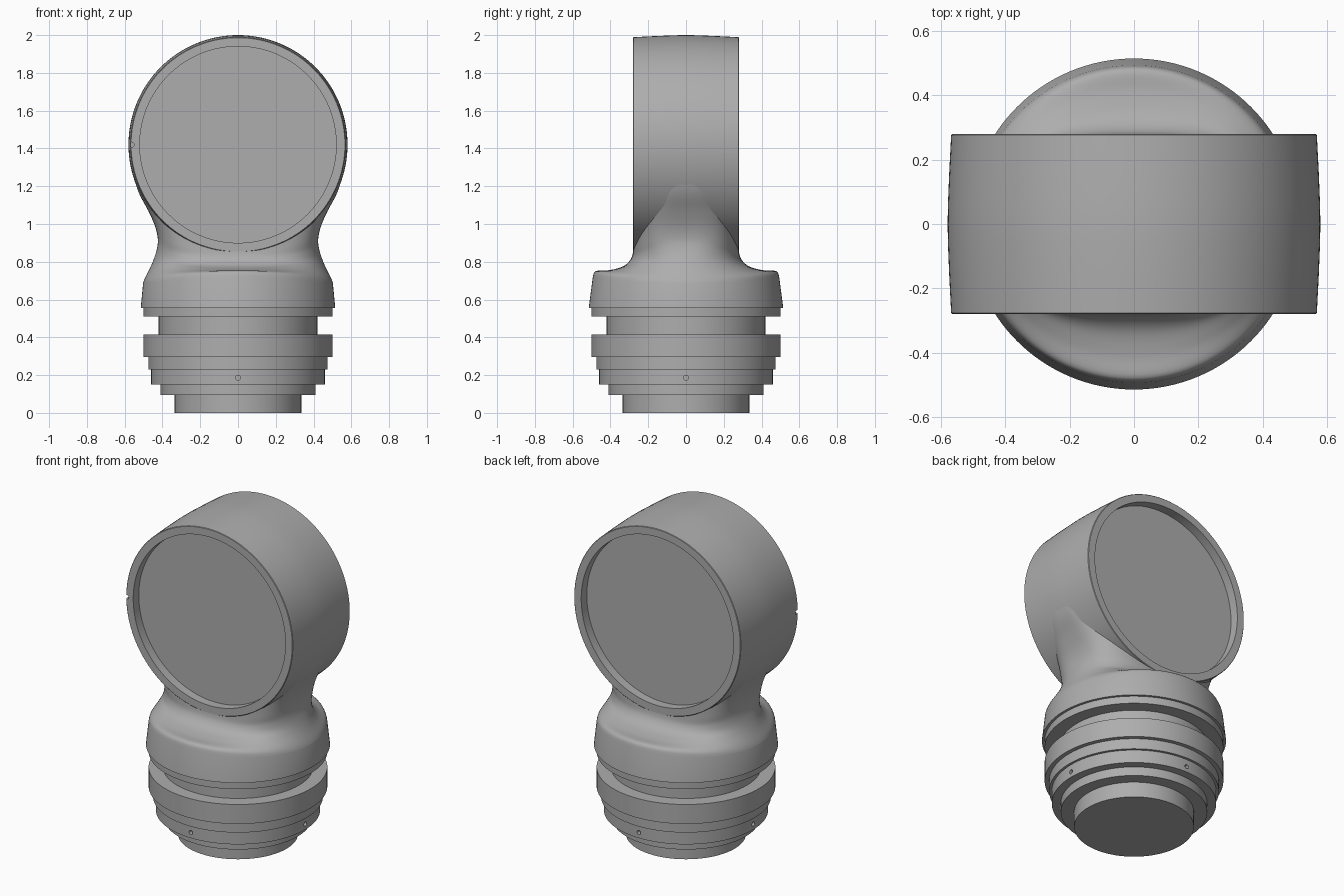
import bpy, bmesh, math
from mathutils import Matrix, Vector

if "Cube" in bpy.data.objects:
    bpy.data.objects.remove(bpy.data.objects["Cube"], do_unlink=True)

SEG = 128
DRUM_Z = 1.42

grey = bpy.data.materials.new("plain grey")
grey.use_nodes = True
colour = (0.42, 0.42, 0.42, 1)
grey.diffuse_color = colour
grey.node_tree.nodes["Principled BSDF"].inputs["Base Color"].default_value = colour


def make_object(name, bm):
    bmesh.ops.recalc_face_normals(bm, faces=bm.faces)
    mesh = bpy.data.meshes.new(name)
    bm.to_mesh(mesh)
    bm.free()
    mesh.materials.append(grey)
    obj = bpy.data.objects.new(name, mesh)
    bpy.context.collection.objects.link(obj)
    return obj


def loft(name, rings):
    """Skin closed rings of points and cap both ends."""
    bm = bmesh.new()
    loops = [[bm.verts.new(p) for p in ring] for ring in rings]
    for low, high in zip(loops, loops[1:]):
        for i in range(SEG):
            j = (i + 1) % SEG
            bm.faces.new((low[i], low[j], high[j], high[i]))
    bm.faces.new(loops[0])
    bm.faces.new(loops[-1])
    return make_object(name, bm)


def lathe(name, profile, turn=Matrix()):
    """Revolve (radius, height) points about z, then place with a matrix."""
    angles = [math.tau * i / SEG for i in range(SEG)]
    return loft(name, [[turn @ Vector((r * math.cos(a), r * math.sin(a), h))
                        for a in angles] for r, h in profile])


def cutter(name, cylinders):
    """Cylinders given as (centre, axis, radius, length)."""
    bm = bmesh.new()
    for centre, axis, radius, length, sides in cylinders:
        spin = Vector((0, 0, 1)).rotation_difference(Vector(axis)).to_matrix().to_4x4()
        bmesh.ops.create_cone(bm, cap_ends=True, segments=sides, radius1=radius,
                              radius2=radius, depth=length,
                              matrix=Matrix.Translation(centre) @ spin)
    obj = make_object(name, bm)
    obj.hide_render = True
    return obj


def carve(obj, tool):
    mod = obj.modifiers.new("carve", "BOOLEAN")
    mod.operation = "DIFFERENCE"
    mod.solver = "EXACT"
    mod.object = tool
    bpy.context.view_layer.objects.active = obj
    bpy.ops.object.modifier_apply(modifier=mod.name)
    bpy.data.objects.remove(tool, do_unlink=True)


def spline(points, steps):
    """Smooth interpolation through tuples of numbers."""
    out = []
    for k in range(len(points) - 1):
        quad = [points[min(max(k + d, 0), len(points) - 1)] for d in (-1, 0, 1, 2)]
        for s in range(steps):
            t = s / steps
            out.append([b + 0.5 * t * (c - a + t * (2 * a - 5 * b + 4 * c - d
                        + t * (3 * (b - c) + d - a))) for a, b, c, d in zip(*quad)])
    return out + [list(points[-1])]


# Stepped round base with a deep groove
steps = [(0.335, 0, 0.095), (0.41, 0.095, 0.15), (0.46, 0.15, 0.23),
         (0.475, 0.23, 0.295), (0.5, 0.295, 0.415), (0.42, 0.415, 0.51),
         (0.5, 0.51, 0.56)]
base = lathe("stepped_base", [(r, z) for r, low, high in steps for z in (low, high)])

# Four small pin holes around the base
pins = []
for q in range(4):
    d = Vector((math.cos(q * math.pi / 2), math.sin(q * math.pi / 2), 0))
    pins.append((d * 0.46 + Vector((0, 0, 0.185)), d, 0.013, 0.05, 16))
carve(base, cutter("pin_hole_cutter", pins))

# Collar and neck: half width and height at the sides, then at front and back,
# then squareness of the section
sections = [(0.502, 0.69, 0.494, 0.715, 2), (0.492, 0.715, 0.478, 0.75, 2),
            (0.462, 0.775, 0.41, 0.755, 2), (0.442, 0.825, 0.335, 0.775, 2.2),
            (0.428, 0.875, 0.292, 0.815, 2.6), (0.425, 0.925, 0.278, 0.87, 3),
            (0.44, 0.99, 0.272, 0.97, 3.2), (0.475, 1.07, 0.27, 1.07, 3.2),
            (0.527, 1.17, 0.268, 1.17, 3), (0.562, 1.29, 0.26, 1.29, 3)]


def section_ring(ax, zx, by, zy, power):
    ring = []
    for i in range(SEG):
        a = math.tau * i / SEG
        c, s = math.cos(a), math.sin(a)
        ring.append((ax * math.copysign(abs(c) ** (2 / power), c),
                     by * math.copysign(abs(s) ** (2 / power), s),
                     zx * c * c + zy * s * s))
    return ring


skirt = section_ring(0.515, 0.555, 0.515, 0.555, 2)
neck = loft("collar_and_neck", [skirt] + [section_ring(*s) for s in spline(sections, 5)])
carve(neck, cutter("neck_recess_cutter",
                   [((0, side * 0.32, DRUM_Z), (0, 1, 0), 0.53, 0.2, SEG) for side in (-1, 1)]))

# Crowned drum lying front to back, recessed at both faces
half = [(0.52, 0.225), (0.52, 0.28), (0.566, 0.28), (0.569, 0.277),
        (0.575, 0.16), (0.579, 0.06)]
profile = [(r, -h) for r, h in half] + [(0.58, 0)] + half[::-1]
lay_down = Matrix.Translation((0, 0, DRUM_Z)) @ Matrix.Rotation(math.pi / 2, 4, "X")
drum = lathe("drum", profile, lay_down)

# Small notch in the front rim
carve(drum, cutter("rim_notch_cutter", [((-0.563, -0.28, DRUM_Z), (0, 1, 0), 0.013, 0.05, 16)]))

# Smooth shading with crisp edges
bpy.ops.object.select_all(action="DESELECT")
for obj in (base, neck, drum):
    obj.select_set(True)
bpy.context.view_layer.objects.active = drum
bpy.ops.object.shade_smooth_by_angle(angle=math.radians(32))
